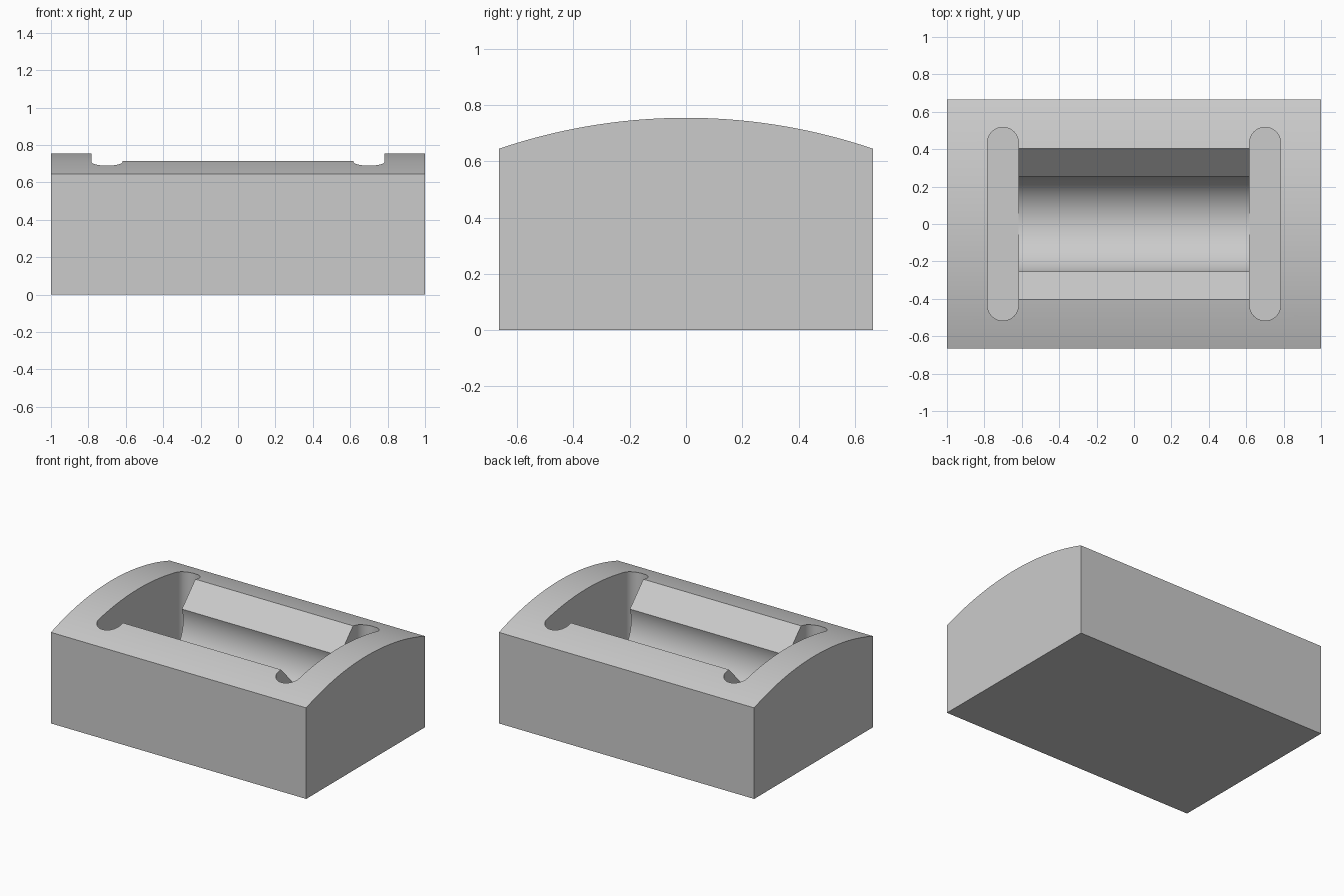
import bpy, bmesh
from math import sin, cos, asin, atan2, pi, sqrt
from mathutils import Vector

cube = bpy.data.objects.get("Cube")
if cube:
    bpy.data.objects.remove(cube, do_unlink=True)

HALF_Y, EDGE_Z, TOP_Z = 0.665, 0.645, 0.755

grey = bpy.data.materials.new("plain_grey")
grey.use_nodes = True
grey.diffuse_color = (0.6, 0.6, 0.6, 1)
grey.node_tree.nodes["Principled BSDF"].inputs["Base Color"].default_value = (0.6, 0.6, 0.6, 1)


def arc(cu, cv, r, start, end, steps):
    """Points along a circular arc, both ends included."""
    angles = [start + (end - start) * i / steps for i in range(steps + 1)]
    return [(cu + r * cos(a), cv + r * sin(a)) for a in angles]


def prism(name, points, offset):
    """Solid made by sweeping a closed outline along offset."""
    bm = bmesh.new()
    face = bm.faces.new([bm.verts.new(p) for p in points])
    swept = bmesh.ops.extrude_face_region(bm, geom=[face])["geom"]
    verts = [v for v in swept if isinstance(v, bmesh.types.BMVert)]
    bmesh.ops.translate(bm, verts=verts, vec=Vector(offset))
    bmesh.ops.recalc_face_normals(bm, faces=bm.faces)
    mesh = bpy.data.meshes.new(name)
    bm.to_mesh(mesh)
    bm.free()
    mesh.materials.append(grey)
    obj = bpy.data.objects.new(name, mesh)
    bpy.context.collection.objects.link(obj)
    return obj


# Block with a domed top
rise = TOP_Z - EDGE_Z
dome_r = (HALF_Y ** 2 + rise ** 2) / (2 * rise)
sweep = asin(HALF_Y / dome_r)
profile = [(-HALF_Y, 0), (HALF_Y, 0)]
profile += arc(0, TOP_Z - dome_r, dome_r, pi / 2 - sweep, pi / 2 + sweep, 48)
block = prism("cradle_block", [(-1, y, z) for y, z in profile], (2, 0, 0))

# Round channel with sloped lead-in faces
bore_r, bore_z, lip_y = 0.268, 0.478, 0.255
lip_z = bore_z + sqrt(bore_r ** 2 - lip_y ** 2)
lip = atan2(lip_z - bore_z, lip_y)
flare_y = lip_y + 0.39
flare_z = lip_z + 0.39 * (0.715 - lip_z) / 0.15
profile = [(flare_y, flare_z)]
profile += arc(0, bore_z, bore_r, lip, -pi - lip, 72)
profile += [(-flare_y, flare_z)]
# The flare is narrowed to the width at the dome by the slope itself
cutters = [prism("channel_cutter", [(-0.7, y, z) for y, z in profile], (1.4, 0, 0))]

# Rounded slots at both ends of the channel
slot_r, slot_y, floor_z = 0.083, 0.517 - 0.083, 0.208
for side, name in ((1, "left_slot_cutter"), (-1, "right_slot_cutter")):
    outline = arc(side * 0.701, slot_y, slot_r, 0, pi, 24)
    outline += arc(side * 0.701, -slot_y, slot_r, pi, 2 * pi, 24)
    cutters.append(prism(name, [(x, y, floor_z) for x, y in outline], (0, 0, 1)))

# Cut the block, then remove the cutters
bpy.context.view_layer.objects.active = block
block.select_set(True)
for cutter in cutters:
    cutter.hide_render = True
    mod = block.modifiers.new(cutter.name, "BOOLEAN")
    mod.operation = "DIFFERENCE"
    mod.solver = "EXACT"
    mod.object = cutter
    bpy.ops.object.modifier_apply(modifier=mod.name)
    bpy.data.objects.remove(cutter, do_unlink=True)

bpy.ops.object.shade_smooth_by_angle(angle=pi / 6)
